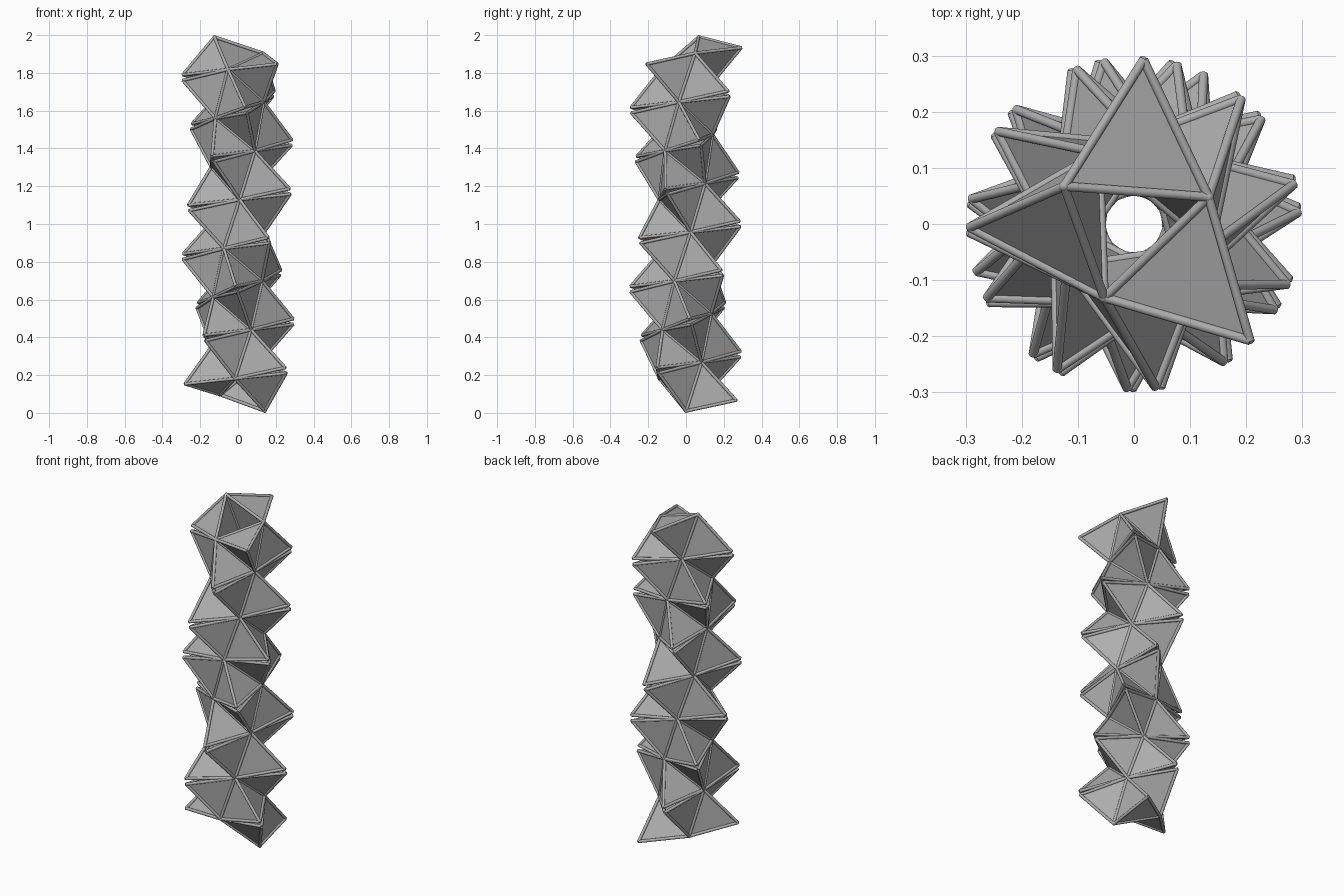
import bpy, bmesh, math
from mathutils import Vector

if "Cube" in bpy.data.objects:
    bpy.data.objects.remove(bpy.data.objects["Cube"], do_unlink=True)

STEPS = 23                      # helix steps between lowest and highest joint
ROD, JOINT = 0.0085, 0.0095     # rod and joint radii
RISE = (2 - 2 * JOINT) / STEPS
RADIUS = RISE * math.sqrt(10) * 0.3 * math.sqrt(3)
TWIST = math.acos(-2 / 3)


def material(name, value):
    m = bpy.data.materials.new(name)
    m.use_nodes = True
    colour = (value, value, value, 1)
    m.diffuse_color = colour
    m.node_tree.nodes["Principled BSDF"].inputs["Base Color"].default_value = colour
    return m


def finish(bm, name, mat):
    mesh = bpy.data.meshes.new(name)
    bm.to_mesh(mesh)
    bm.free()
    mesh.materials.append(mat)
    obj = bpy.data.objects.new(name, mesh)
    bpy.context.collection.objects.link(obj)
    return obj


def smooth(obj):
    bpy.ops.object.select_all(action="DESELECT")
    obj.select_set(True)
    bpy.context.view_layer.objects.active = obj
    bpy.ops.object.shade_smooth_by_angle(angle=math.radians(50))


grey = material("mid grey", 0.42)

# Joints of the stacked-tetrahedron helix
core = [Vector((RADIUS * math.cos(i * TWIST), RADIUS * math.sin(i * TWIST),
                JOINT + i * RISE)) for i in range(STEPS + 1)]

# Each core tetrahedron carries a pointed tetrahedron on both outer faces
points = []
for i in range(STEPS - 2):
    p = core[i:i + 4]
    for a, b, c, inner in ((0, 1, 3, 2), (0, 2, 3, 1)):
        apex = (p[a] + p[b] + p[c]) * 2 / 3 - p[inner]
        points.append((p[a], p[b], p[c], apex))

# Flat triangular panels
bm = bmesh.new()
for corners in points:
    v = [bm.verts.new(co) for co in corners]
    for skip in range(4):
        bm.faces.new([v[k] for k in range(4) if k != skip])
bmesh.ops.recalc_face_normals(bm, faces=bm.faces)
finish(bm, "triangle_panels", grey)

# Rods along every edge
rods = [(core[i], core[i + k]) for k in (1, 2, 3) for i in range(STEPS + 1 - k)]
rods += [(q[k], q[3]) for q in points for k in range(3)]
bm = bmesh.new()
for start, end in rods:
    d = end - start
    turn = d.to_track_quat("Z", "Y").to_matrix().to_4x4()
    turn.translation = (start + end) / 2
    bmesh.ops.create_cone(bm, cap_ends=True, segments=10, radius1=ROD,
                          radius2=ROD, depth=d.length, matrix=turn)
smooth(finish(bm, "edge_rods", grey))

# Round joints where the core rods meet
bm = bmesh.new()
for co in core:
    ball = bmesh.ops.create_uvsphere(bm, u_segments=12, v_segments=8, radius=JOINT)
    bmesh.ops.translate(bm, verts=ball["verts"], vec=co)
smooth(finish(bm, "core_joints", grey))
